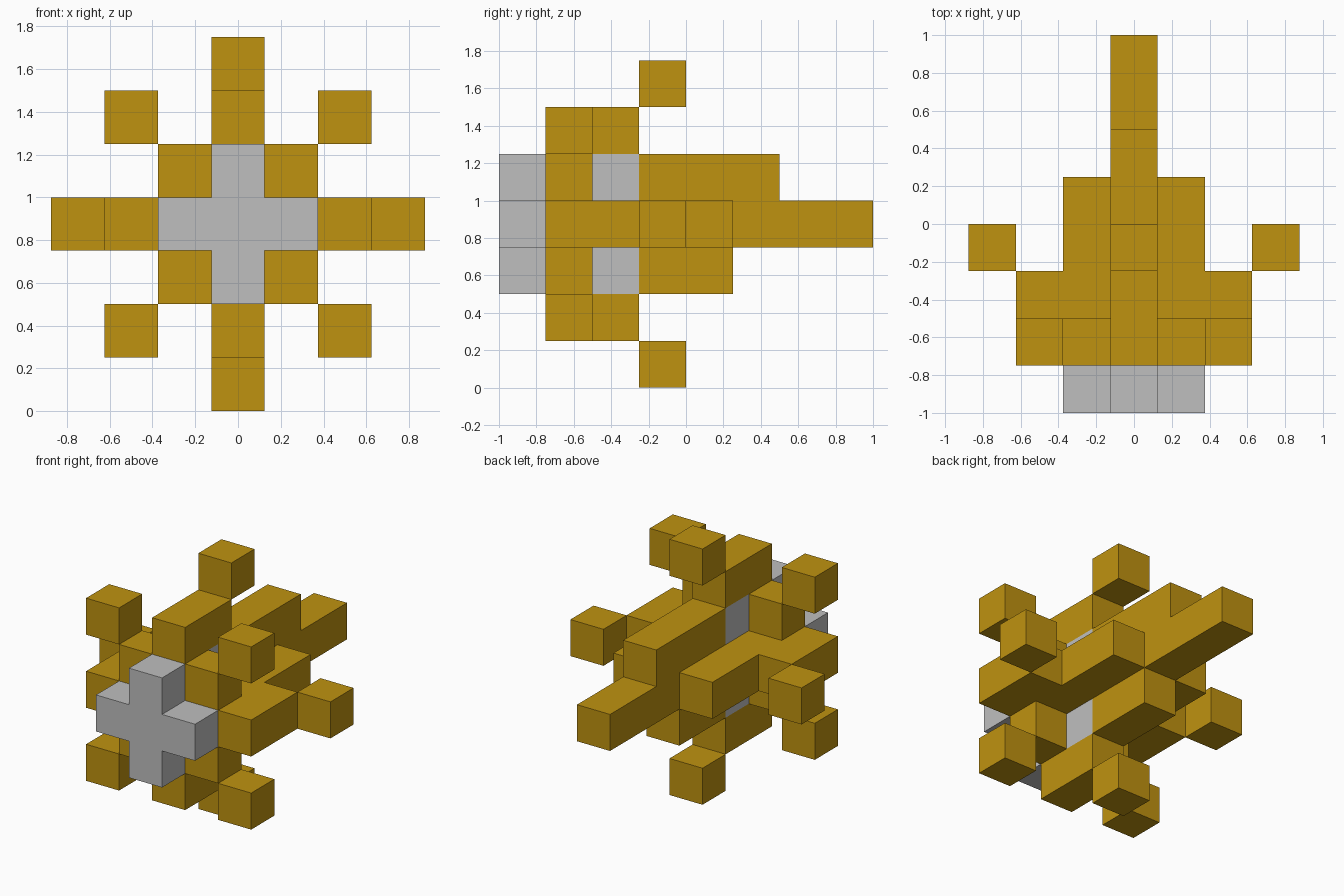
import bpy
import bmesh
from mathutils import Vector

cube = bpy.data.objects.get("Cube")
if cube:
    bpy.data.objects.remove(cube, do_unlink=True)

U = 0.25  # edge of one block


def material(name, rgb):
    mat = bpy.data.materials.new(name)
    mat.use_nodes = True
    mat.diffuse_color = (*rgb, 1)
    bsdf = next(n for n in mat.node_tree.nodes if n.type == 'BSDF_PRINCIPLED')
    bsdf.inputs["Base Color"].default_value = (*rgb, 1)
    return mat


GOLD = material("ochre gold", (0.521, 0.288, 0.005))
GREY = material("light grey", (0.521, 0.521, 0.521))


def block(name, mat, x, y, z):
    """Box over inclusive block ranges: x from the middle, y from the front, z from the ground."""
    lo = Vector((x[0] - 0.5, y[0] - 4, z[0])) * U
    hi = Vector((x[1] + 0.5, y[1] - 3, z[1] + 1)) * U
    bm = bmesh.new()
    bmesh.ops.create_cube(bm, size=1)
    for v in bm.verts:
        v.co = [(hi[i] - lo[i]) * v.co[i] for i in range(3)]
    mesh = bpy.data.meshes.new(name)
    bm.to_mesh(mesh)
    bm.free()
    mesh.materials.append(mat)
    obj = bpy.data.objects.new(name, mesh)
    obj.location = (lo + hi) / 2
    bpy.context.collection.objects.link(obj)


# Grey core, its front end forming the upright of the nose cross
block("core", GREY, (0, 0), (0, 2), (2, 4))

# Stepped tail
block("tail", GOLD, (0, 0), (3, 7), (3, 3))
block("tail_upper_step", GOLD, (0, 0), (3, 5), (4, 4))
block("tail_lower_step", GOLD, (0, 0), (3, 4), (2, 2))

# Upper and lower fins, each with a block at its rear outer edge
for level, fin, tip in (("upper", 5, 6), ("lower", 1, 0)):
    block(level + "_fin", GOLD, (0, 0), (1, 2), (fin, fin))
    block(level + "_fin_tip", GOLD, (0, 0), (3, 3), (tip, tip))

# Mirrored side parts
for side, s in (("left", 1), ("right", -1)):
    block(side + "_nose_arm", GREY, (s, s), (0, 0), (3, 3))
    block(side + "_side_bar", GOLD, (s, s), (1, 4), (3, 3))
    block(side + "_wing", GOLD, (2 * s, 2 * s), (1, 2), (3, 3))
    block(side + "_wing_tip", GOLD, (3 * s, 3 * s), (3, 3), (3, 3))
    # Diagonal steps behind the nose cross, with corner blocks
    for level, inner, outer in (("upper", 4, 5), ("lower", 2, 1)):
        block(f"{side}_{level}_shoulder", GOLD, (s, s), (1, 1), (inner, inner))
        block(f"{side}_{level}_corner", GOLD, (2 * s, 2 * s), (1, 1), (outer, outer))
